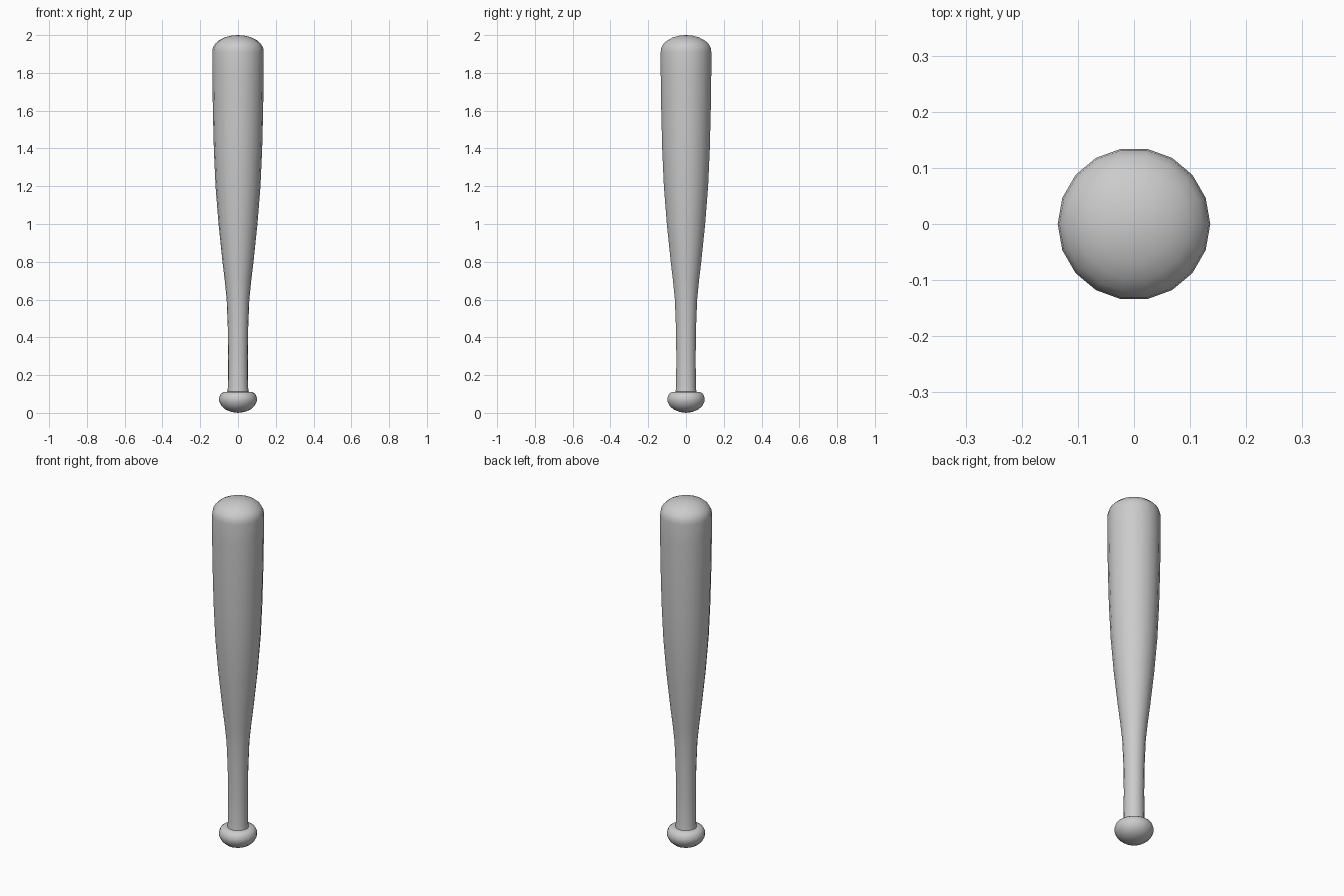
import bpy
import bmesh
from math import radians, tau

SIDES = 18

cube = bpy.data.objects.get("Cube")
if cube:
    bpy.data.objects.remove(cube, do_unlink=True)

# Single plain grey material
grey = bpy.data.materials.new("plain_grey")
grey.use_nodes = True
colour = (0.6, 0.6, 0.6, 1.0)
grey.diffuse_color = colour
shader = next(n for n in grey.node_tree.nodes if n.type == "BSDF_PRINCIPLED")
shader.inputs["Base Color"].default_value = colour


def lathe(name, profile, angle):
    """Turn a (radius, height) profile around z."""
    bm = bmesh.new()
    verts = [bm.verts.new((r, 0, z)) for r, z in profile]
    edges = [bm.edges.new(pair) for pair in zip(verts, verts[1:])]
    bmesh.ops.spin(bm, geom=verts + edges, cent=(0, 0, 0), axis=(0, 0, 1),
                   angle=tau, steps=SIDES, use_duplicate=False)
    bmesh.ops.remove_doubles(bm, verts=bm.verts[:], dist=0.0005)
    bmesh.ops.recalc_face_normals(bm, faces=bm.faces[:])
    mesh = bpy.data.meshes.new(name)
    bm.to_mesh(mesh)
    bm.free()
    mesh.materials.append(grey)
    obj = bpy.data.objects.new(name, mesh)
    bpy.context.collection.objects.link(obj)
    bpy.ops.object.select_all(action="DESELECT")
    obj.select_set(True)
    bpy.context.view_layer.objects.active = obj
    bpy.ops.object.shade_smooth_by_angle(angle=radians(angle))
    return obj


# Bat: rounded knob, slim handle, swelling barrel and domed end in one profile
knob = [(0, 0), (0.035, 0.005), (0.065, 0.017), (0.088, 0.037), (0.1, 0.062),
        (0.1, 0.08), (0.092, 0.1), (0.078, 0.11), (0.056, 0.112)]
handle = [(0.053, 0.14), (0.052, 0.3), (0.054, 0.45), (0.06, 0.6), (0.07, 0.7)]
barrel = [(0.082, 0.8), (0.103, 1.0), (0.119, 1.2), (0.128, 1.4),
          (0.133, 1.6), (0.136, 1.8), (0.136, 1.91)]
dome = [(0.133, 1.933), (0.122, 1.953), (0.1, 1.973), (0.07, 1.988),
        (0.035, 1.997), (0, 2)]
lathe("bat", knob + handle + barrel + dome, 60)
